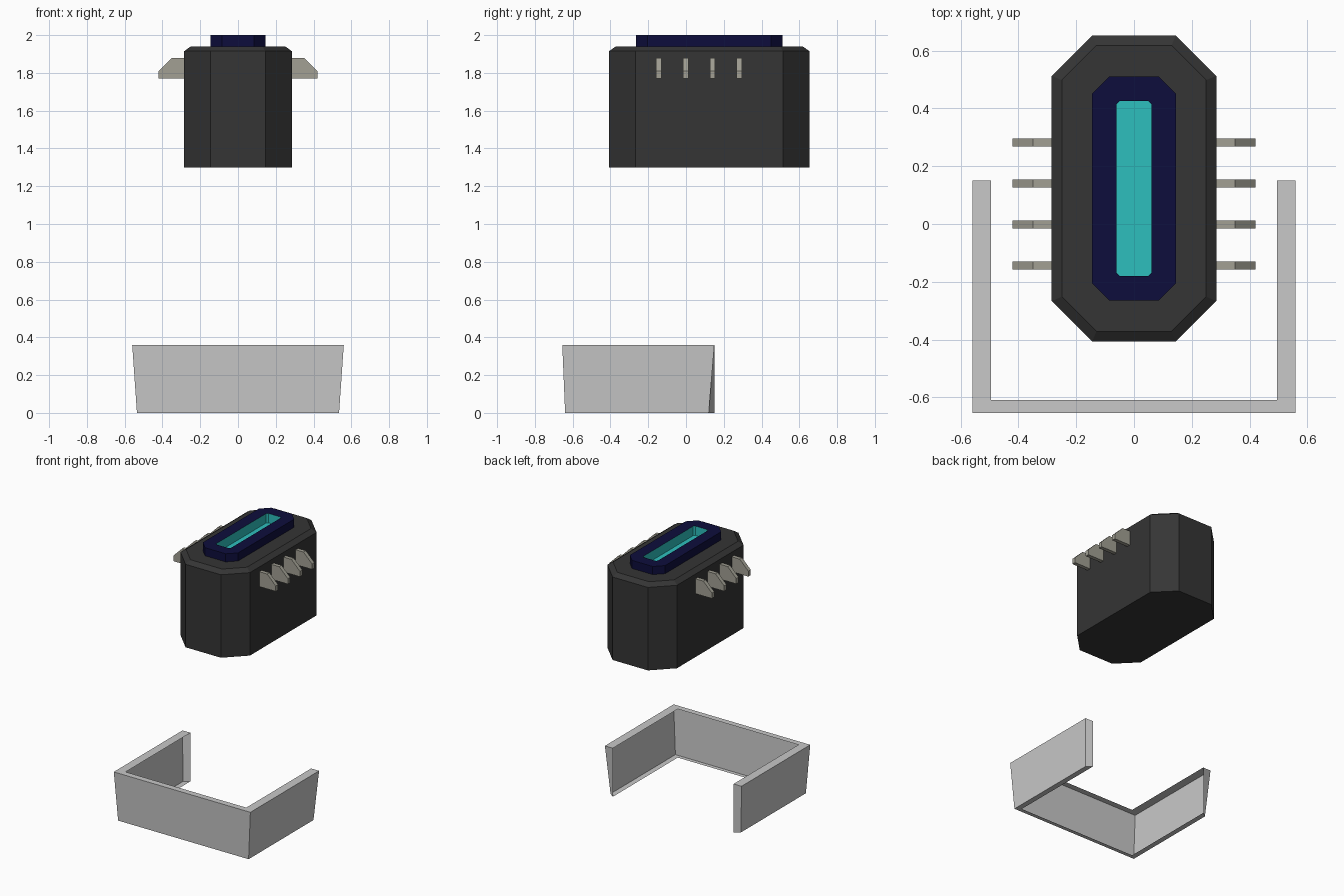
import bpy
from mathutils import Vector

if "Cube" in bpy.data.objects:
    bpy.data.objects.remove(bpy.data.objects["Cube"], do_unlink=True)


def material(name, r, g, b):
    mat = bpy.data.materials.new(name)
    mat.use_nodes = True
    mat.diffuse_color = (r, g, b, 1)
    mat.node_tree.nodes["Principled BSDF"].inputs["Base Color"].default_value = (r, g, b, 1)
    return mat


charcoal = material("charcoal", 0.035, 0.035, 0.035)
navy = material("navy", 0.004, 0.004, 0.045)
teal = material("teal", 0.027, 0.52, 0.51)
pin_metal = material("warm grey metal", 0.36, 0.35, 0.295)
light_grey = material("light grey", 0.58, 0.58, 0.58)

CENTRE_Y = 0.123


def build(name, verts, faces, mat):
    mesh = bpy.data.meshes.new(name)
    mesh.from_pydata(verts, [], faces)
    mesh.materials.append(mat)
    obj = bpy.data.objects.new(name, mesh)
    bpy.context.scene.collection.objects.link(obj)
    return obj


def octagon(hx, hy, cut, z):
    """Chamfered rectangle, counter-clockwise."""
    pts = [(hx, cut - hy), (hx, hy - cut), (hx - cut, hy), (cut - hx, hy),
           (-hx, hy - cut), (-hx, cut - hy), (cut - hx, -hy), (hx - cut, -hy)]
    return [(x, y + CENTRE_Y, z) for x, y in pts]


def loft(name, rings, mat, cap_start=False, cap_end=False):
    """Skin a stack of octagons given as (half x, half y, chamfer, z)."""
    n = 8
    verts = [v for ring in rings for v in octagon(*ring)]
    faces = [(k * n + i, k * n + (i + 1) % n, (k + 1) * n + (i + 1) % n, (k + 1) * n + i)
             for k in range(len(rings) - 1) for i in range(n)]
    if cap_start:
        faces.append(tuple(reversed(range(n))))
    if cap_end:
        faces.append(tuple(range(len(verts) - n, len(verts))))
    return build(name, verts, faces, mat)


# Housing with bevelled top, raised collar and recessed slot
collar = (0.145, 0.388, 0.06)
slot = (0.06, 0.303, 0.01)
loft("housing", [(0.285, 0.53, 0.14, 1.3), (0.285, 0.53, 0.14, 1.915),
                 (0.25, 0.495, 0.12, 1.94), (*collar, 1.94)], charcoal, cap_start=True)
loft("collar", [(*collar, 1.94), (*collar, 2.0), (*slot, 2.0)], navy)
loft("slot", [(*slot, 2.0), (*slot, 1.93)], teal, cap_end=True)

# Rows of contact pins on both sides
profile = [(0.28, 1.77), (0.42, 1.77), (0.42, 1.81), (0.35, 1.88), (0.28, 1.88)]
for side, label in ((1, "left"), (-1, "right")):
    for row in range(4):
        y = -0.144 + 0.142 * row
        n = len(profile)
        verts = [(side * x, y + side * dy, z) for dy in (-0.014, 0.014) for x, z in profile]
        faces = [tuple(range(n)), tuple(reversed(range(n, 2 * n)))]
        faces += [(i, i + n, (i + 1) % n + n, (i + 1) % n) for i in range(n)]
        build(f"{label}_pin_{row + 1}", verts, faces, pin_metal)


# U-shaped bracket: thin outer wall with inward rims, open on the inside
def u_path(hx, front, back, z):
    return [(-hx, back, z), (-hx, front, z), (hx, front, z), (hx, back, z)]


rows = [u_path(0.495, -0.61, 0.15, 0.36), u_path(0.56, -0.655, 0.15, 0.36),
        u_path(0.535, -0.64, 0.12, 0), u_path(0.495, -0.61, 0.15, 0)]
faces = [(4 * r + i, 4 * r + i + 4, 4 * r + i + 5, 4 * r + i + 1)
         for r in range(3) for i in range(3)]
faces += [(12, 8, 4, 0), (3, 7, 11, 15)]
build("bracket", [v for row in rows for v in row], faces, light_grey)
